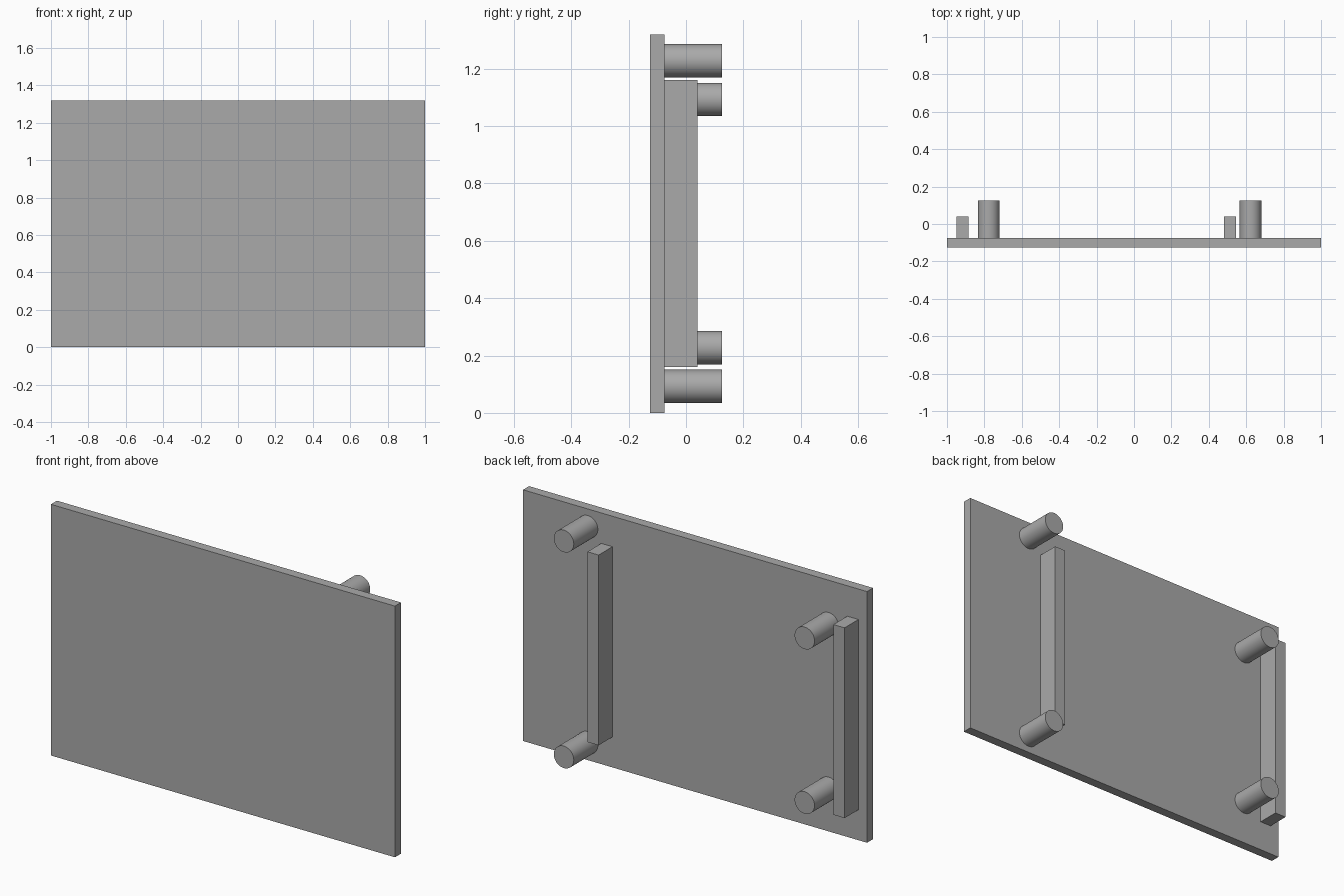
import bpy
import math

if "Cube" in bpy.data.objects:
    bpy.data.objects.remove(bpy.data.objects["Cube"])

grey = bpy.data.materials.new("plain grey")
grey.diffuse_color = (0.4, 0.4, 0.4, 1)
grey.use_nodes = True
grey.node_tree.nodes["Principled BSDF"].inputs["Base Color"].default_value = grey.diffuse_color


def box(name, x, y, z):
    """Box spanning the given (min, max) ranges."""
    bpy.ops.mesh.primitive_cube_add(size=1, location=[sum(r) / 2 for r in (x, y, z)])
    ob = bpy.context.object
    ob.name = name
    ob.scale = [r[1] - r[0] for r in (x, y, z)]
    bpy.ops.object.transform_apply(location=False, rotation=False, scale=True)
    ob.data.materials.append(grey)


def peg(name, x, z):
    """Round peg standing out from the back of the panel."""
    bpy.ops.mesh.primitive_cylinder_add(
        vertices=48, radius=0.058, depth=0.2,
        location=(x, 0.025, z), rotation=(math.pi / 2, 0, 0))
    ob = bpy.context.object
    ob.name = name
    ob.data.materials.append(grey)
    bpy.ops.object.shade_smooth_by_angle(angle=math.radians(30))


# Flat front panel
box("panel", (-1, 1), (-0.125, -0.075), (0, 1.32))

# Upright ribs on the back
for side, x in (("left", -0.95), ("right", 0.48)):
    box(side + "_rib", (x, x + 0.065), (-0.075, 0.04), (0.16, 1.16))

# Pegs: the right pair is set further apart than the left pair
for side, x, spread in (("left", -0.777, 0.4325), ("right", 0.623, 0.5675)):
    for level, s in (("lower", -1), ("upper", 1)):
        peg(f"{side}_{level}_peg", x, 0.66 + s * spread)
